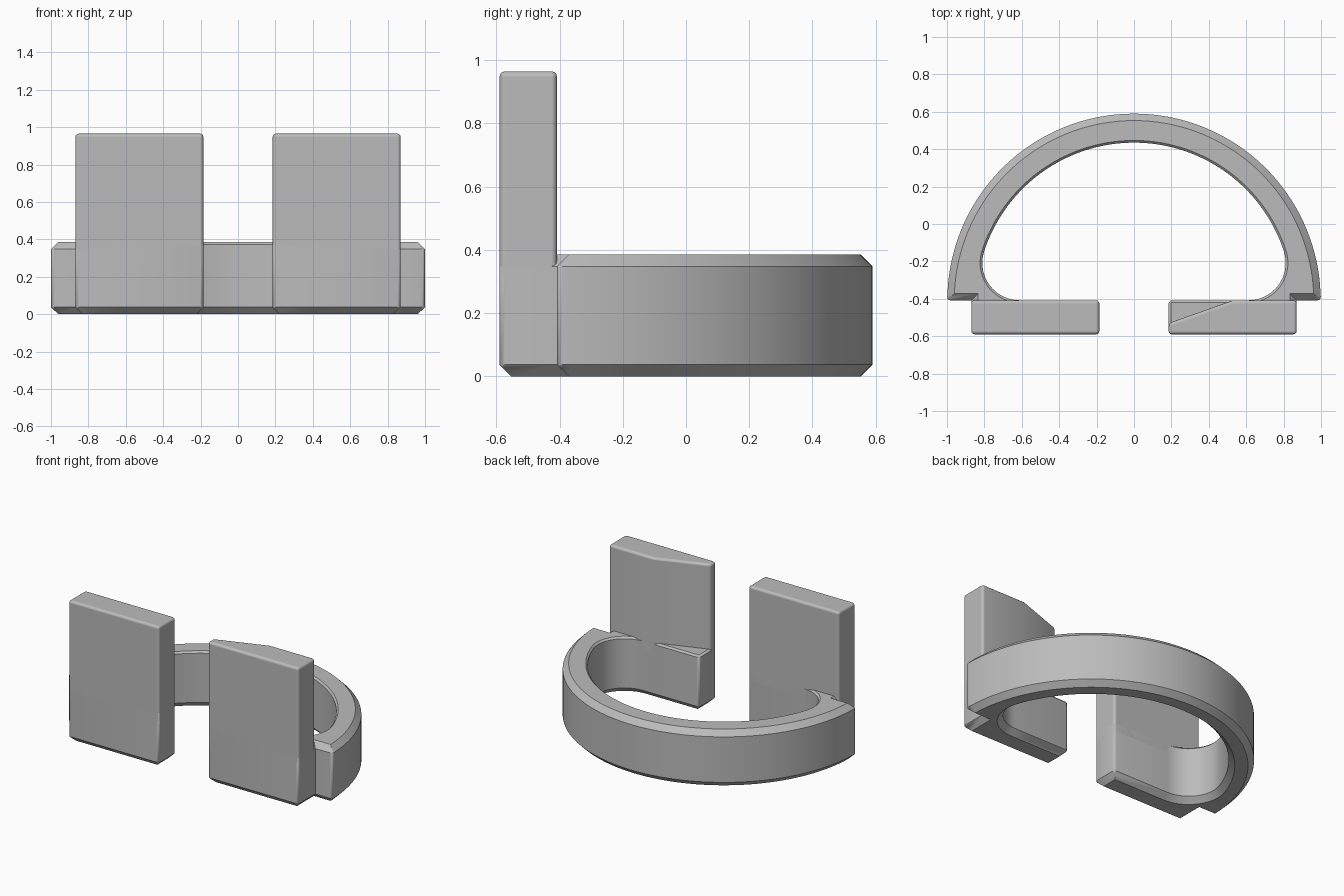
import bpy, bmesh, math
from mathutils import Vector

cube = bpy.data.objects.get("Cube")
if cube:
    bpy.data.objects.remove(cube)

BACK, FRONT = -0.408, -0.59      # plate faces in y
INNER, OUTER = 0.185, 0.87       # plate ends in x
TOP, RIM, EDGE, ROUND = 0.385, 0.965, 0.037, 0.018

grey = bpy.data.materials.new("plain grey")
grey.use_nodes = True
colour = (0.5, 0.5, 0.5, 1)
grey.diffuse_color = colour
grey.node_tree.nodes["Principled BSDF"].inputs["Base Color"].default_value = colour


def finish(name, bm):
    bmesh.ops.recalc_face_normals(bm, faces=bm.faces)
    mesh = bpy.data.meshes.new(name)
    bm.to_mesh(mesh)
    bm.free()
    mesh.materials.append(grey)
    obj = bpy.data.objects.new(name, mesh)
    bpy.context.collection.objects.link(obj)
    bpy.ops.object.select_all(action='DESELECT')
    obj.select_set(True)
    bpy.context.view_layer.objects.active = obj
    bpy.ops.object.shade_smooth_by_angle(angle=math.radians(35))
    return obj


def arc(cx, cy, r, a0, a1, n):
    angles = [math.radians(a0 + (a1 - a0) * i / n) for i in range(n + 1)]
    return [Vector((cx + r * math.cos(a), cy + r * math.sin(a))) for a in angles]


def inset(points, i, d):
    # mitred inward offset of a clockwise outline
    a = (points[i] - points[i - 1]).normalized()
    b = (points[(i + 1) % len(points)] - points[i]).normalized()
    na, nb = Vector((a.y, -a.x)), Vector((b.y, -b.x))
    return points[i] + (na + nb) * d / (1 + na.dot(nb))


def stack(bm, layers):
    # closed solid through rings of equal length
    rings = [[bm.verts.new(p) for p in ring] for ring in layers]
    n = len(rings[0])
    for low, high in zip(rings, rings[1:]):
        for i in range(n):
            j = (i + 1) % n
            bm.faces.new((low[i], low[j], high[j], high[i]))
    bm.faces.new(rings[0][::-1])
    bm.faces.new(rings[-1])
    return rings


# Half outline: outer arch, foot, filleted inner arch
fillet, inner_r = 0.2, 0.843
fx = math.sqrt((inner_r - fillet) ** 2 - fillet ** 2)
tangent = math.degrees(math.atan2(fillet, fx))
outer = arc(0, BACK, 0.998, 90, 0, 36)
outer[-1].x = 1.0
foot = [Vector(p) for p in ((OUTER, BACK), (OUTER, FRONT), (INNER, FRONT), (INNER, BACK))]
inside = (arc(fx, BACK + fillet, fillet, -90, tangent, 14)
          + arc(0, BACK, inner_r, tangent, 90, 30)[1:])
half = outer + foot + inside
wide = [EDGE] * (len(outer) + 2) + [0.012] * (2 + len(inside))
# Mirror the half, skipping the shared points on the centre line
outline = half + [Vector((-p.x, p.y)) for p in half[-2:0:-1]]
top_inset = wide + wide[-2:0:-1]

count = range(len(outline))
body = bmesh.new()
rings = stack(body, [
    [(*inset(outline, i, EDGE), 0) for i in count],
    [(*p, EDGE) for p in outline],
    [(*p, TOP - top_inset[i]) for i, p in enumerate(outline)],
    [(*inset(outline, i, top_inset[i]), TOP) for i in count],
])
# Soften the upright corners of the feet and band ends
first = len(outer)
corners = [first - 1, first + 1, first + 2, first + 3]
corners += [len(outline) - c for c in corners]
upright = [body.edges.get((rings[1][c], rings[2][c])) for c in corners]
bmesh.ops.bevel(body, geom=upright, offset=ROUND, segments=3, profile=0.5, affect='EDGES')
finish("curved_band", body)

# Upright plates, the left one with a slanted back corner
slant = [(INNER, -0.53), (0.53, BACK)]
for name, side, rear in (("right_plate", -1, [(INNER, BACK)]), ("left_plate", 1, slant)):
    shape = [(OUTER, BACK), (OUTER, FRONT), (INNER, FRONT)] + rear
    bm = bmesh.new()
    stack(bm, [[(side * x, y, z) for x, y in shape] for z in (0.3, RIM)])
    plate = finish(name, bm)
    bevel = plate.modifiers.new("soft_edges", 'BEVEL')
    bevel.width, bevel.segments = ROUND, 3
    bevel.limit_method, bevel.angle_limit = 'ANGLE', math.radians(30)
    bevel.harden_normals = True
